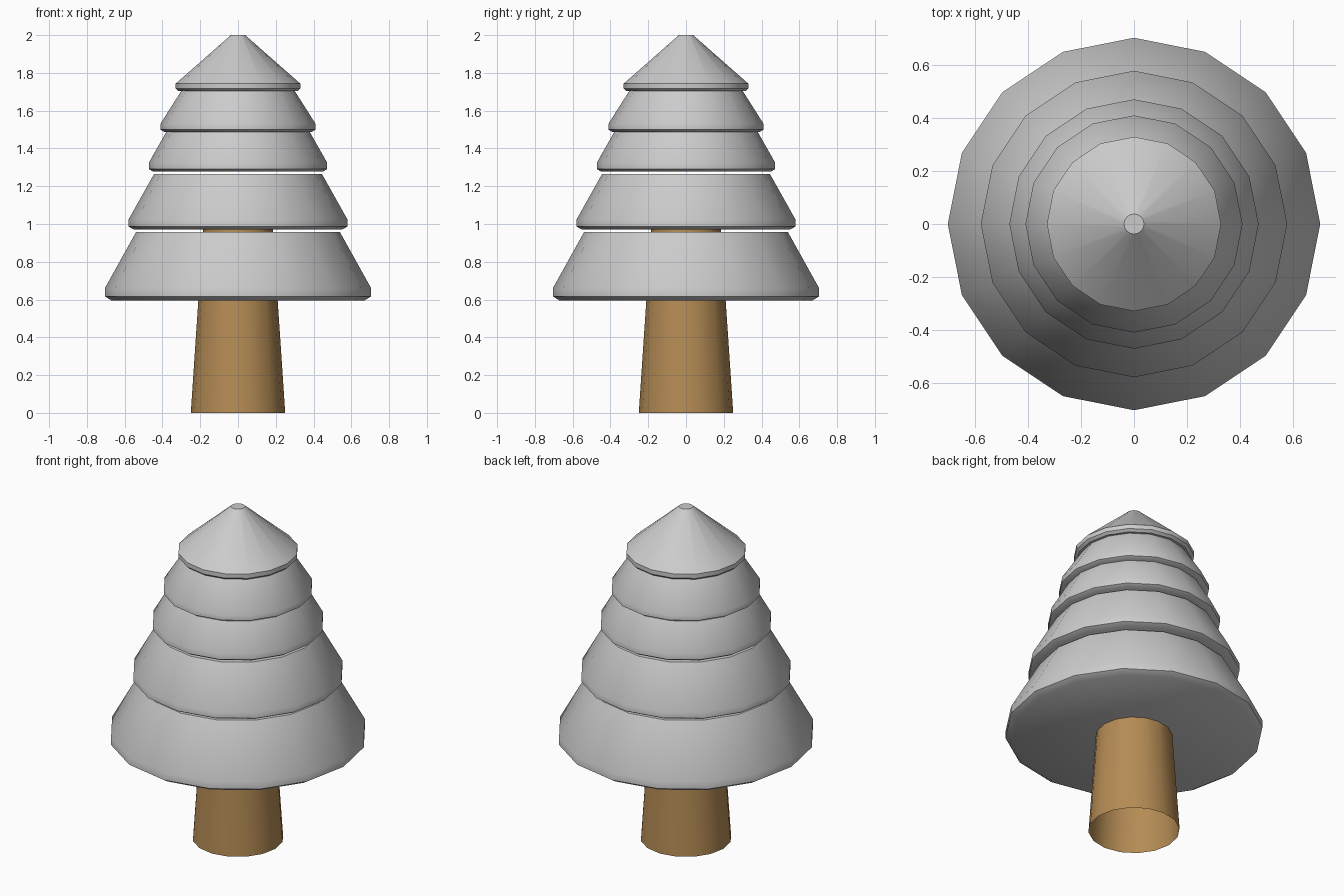
import bpy, bmesh, math

if "Cube" in bpy.data.objects:
    bpy.data.objects.remove(bpy.data.objects["Cube"])

SIDES = 16


def lathe(name, profile, capped=True, color=None):
    """Revolve (radius, z) points around z, optionally closing both ends."""
    bm = bmesh.new()
    rings = []
    for r, z in profile:
        angles = [2 * math.pi * i / SIDES for i in range(SIDES)]
        rings.append([bm.verts.new((r * math.cos(a), r * math.sin(a), z)) for a in angles])
    for low, high in zip(rings, rings[1:]):
        for i in range(SIDES):
            j = (i + 1) % SIDES
            bm.faces.new((low[i], low[j], high[j], high[i]))
    if capped:
        bm.faces.new(rings[0][::-1])
        bm.faces.new(rings[-1])
    mesh = bpy.data.meshes.new(name)
    bm.to_mesh(mesh)
    bm.free()
    obj = bpy.data.objects.new(name, mesh)
    bpy.context.collection.objects.link(obj)
    if color:
        mat = bpy.data.materials.new(name + "_brown")
        mat.diffuse_color = color
        mat.use_nodes = True
        mat.node_tree.nodes["Principled BSDF"].inputs["Base Color"].default_value = mat.diffuse_color
        mesh.materials.append(mat)
    # smooth sides, crisp caps
    mesh.shade_smooth()
    mesh.set_sharp_from_angle(angle=math.radians(40))
    return obj


# trunk: open tapered tube running up into the second tier
lathe("trunk", [(0.25, 0), (0.183, 1.0)], capped=False, color=(0.46, 0.26, 0.09, 1))

# foliage tiers: bottom z, underside radius, lip radius, lip low z, lip high z, top radius, top z
tiers = [
    (0.595, 0.67, 0.705, 0.617, 0.66, 0.54, 0.957),
    (0.97, 0.55, 0.58, 0.987, 1.023, 0.445, 1.264),
    (1.277, 0.45, 0.472, 1.291, 1.325, 0.38, 1.487),
    (1.487, 0.39, 0.411, 1.50, 1.53, 0.30, 1.705),
    (1.704, 0.315, 0.33, 1.717, 1.743, 0.038, 2.0),
]
for n, (z0, r0, lip, z1, z2, r3, z3) in enumerate(tiers, 1):
    lathe(f"foliage_tier_{n}", [(r0, z0), (lip, z1), (lip, z2), (r3, z3)])
